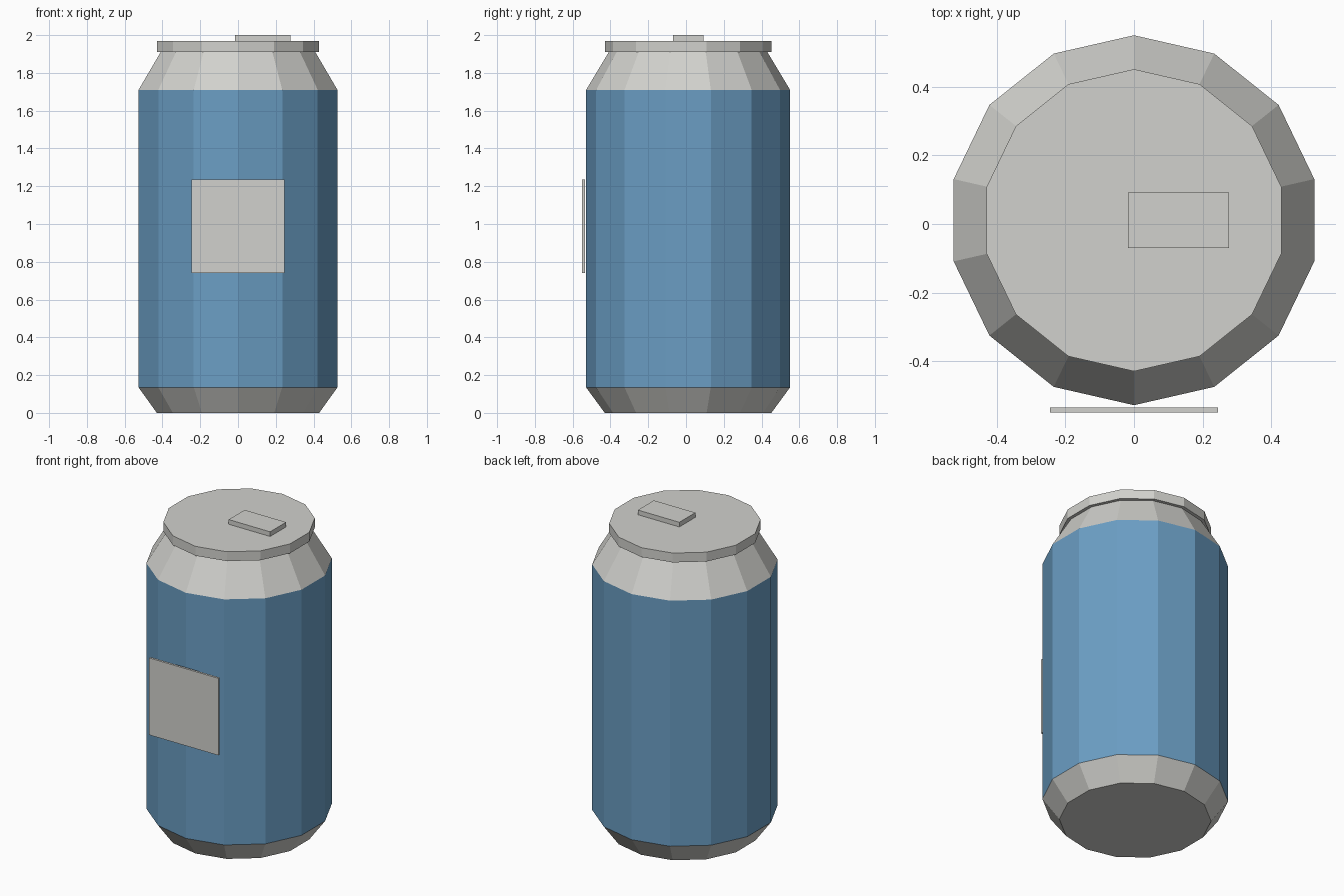
import bpy, bmesh
from math import sin, cos, pi

cube = bpy.data.objects.get("Cube")
if cube:
    bpy.data.objects.remove(cube, do_unlink=True)

SIDES = 14
AXIS_Y = 0.011  # can axis sits slightly behind the centre


def material(name, rgb):
    mat = bpy.data.materials.new(name)
    mat.use_nodes = True
    color = (*rgb, 1.0)
    mat.diffuse_color = color
    bsdf = next(n for n in mat.node_tree.nodes if n.type == 'BSDF_PRINCIPLED')
    bsdf.inputs["Base Color"].default_value = color
    return mat


metal = material("light_metal", (0.64, 0.64, 0.61))
blue = material("blue_paint", (0.145, 0.34, 0.55))


def finish(name, bm, mat):
    bmesh.ops.recalc_face_normals(bm, faces=bm.faces)
    mesh = bpy.data.meshes.new(name)
    bm.to_mesh(mesh)
    bm.free()
    mesh.materials.append(mat)
    obj = bpy.data.objects.new(name, mesh)
    bpy.context.collection.objects.link(obj)
    return obj


def lathe(name, profile, mat):
    """Closed faceted solid from (radius, height) rings."""
    bm = bmesh.new()
    rings = [[bm.verts.new((r * sin(2 * pi * i / SIDES),
                            r * cos(2 * pi * i / SIDES), z))
              for i in range(SIDES)] for r, z in profile]
    for low, high in zip(rings, rings[1:]):
        for i in range(SIDES):
            j = (i + 1) % SIDES
            bm.faces.new((low[i], low[j], high[j], high[i]))
    bm.faces.new(rings[0])
    bm.faces.new(rings[-1])
    obj = finish(name, bm, mat)
    obj.location.y = AXIS_Y
    return obj


def box(name, center, size, mat):
    bm = bmesh.new()
    bmesh.ops.create_cube(bm, size=1)
    bmesh.ops.scale(bm, vec=size, verts=bm.verts)
    obj = finish(name, bm, mat)
    obj.location = center
    return obj


# Can shell: tapered base, painted wall, tapered shoulder
can = lathe("can_shell", [(0.441, 0), (0.54, 0.135), (0.54, 1.71), (0.42, 1.91)], metal)
can.data.materials.append(blue)
for face in can.data.polygons:
    if abs(face.normal.z) < 0.1:
        face.material_index = 1

# Lid overhanging the shoulder, with its pull tab
lathe("lid", [(0.441, 1.91), (0.441, 1.97)], metal)
box("pull_tab", (0.13, AXIS_Y, 1.985), (0.294, 0.162, 0.03), metal)

# Square label plate just clear of the front
box("front_label", (0, -0.543, 0.988), (0.49, 0.014, 0.494), metal)
